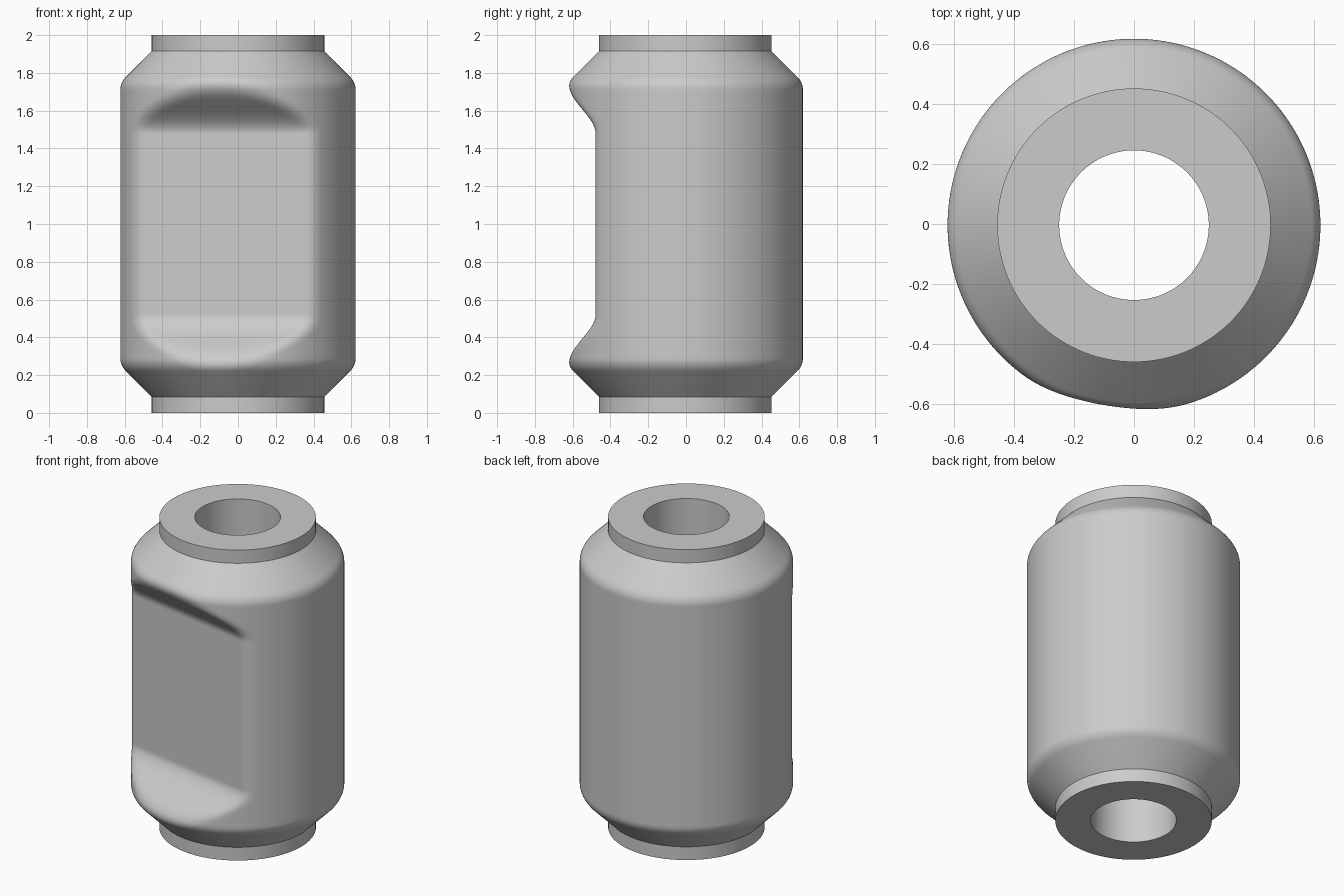
import bpy, bmesh, math
from mathutils import Vector

cube = bpy.data.objects.get("Cube")
if cube:
    bpy.data.objects.remove(cube)

SEGMENTS = 192
AXIS_Y = -0.004
BORE, COLLAR, BODY = 0.25, 0.457, 0.623
FLAT, CREST = 0.406, 0.635   # distance of the flat and of its end rims from the axis
BLEND = 0.05                 # softness of the flat's rim
TURN = math.radians(10)      # the flat is turned a little towards -x
OUTWARD = Vector((-math.sin(TURN), -math.cos(TURN), 0))


def make_material(name, value):
    mat = bpy.data.materials.new(name)
    mat.use_nodes = True
    colour = (value, value, value, 1)
    mat.diffuse_color = colour
    mat.node_tree.nodes["Principled BSDF"].inputs["Base Color"].default_value = colour
    return mat


def half_profile():
    """Outer outline from the bottom edge up to mid height, as (radius, z)."""
    points = [(BORE, 0), (COLLAR, 0), (COLLAR, 0.085)]
    # rounded shoulder between the cone and the cylinder
    start, corner, end = (0.592, 0.22), (BODY, 0.251), (BODY, 0.29)
    for i in range(13):
        t = i / 12
        points.append(tuple((1 - t) ** 2 * a + 2 * t * (1 - t) * b + t * t * c
                            for a, b, c in zip(start, corner, end)))
    # close rows along the scooped ramp, then one row at mid height
    points += [(BODY, 0.29 + 0.28 * i / 28) for i in range(1, 29)]
    return points + [(BODY, 0.8)]


def scoop(point):
    """Push the front inwards to a flat with S-shaped ramps at both ends."""
    t = min(1, max(0, (abs(point.z - 1) - 0.48) / 0.295))
    limit = FLAT + (CREST - FLAT) * t * t * (3 - 2 * t)
    reach = point.dot(OUTWARD)
    overlap = max(0, BLEND - abs(reach - limit))
    target = min(reach, limit) - overlap ** 2 / (4 * BLEND)
    return point + OUTWARD * (target - reach)


# Mirror the half outline to get the closed cross-section
lower = half_profile()
profile = lower + [(r, 2 - z) for r, z in reversed(lower)]

# Revolve the section around the vertical axis
bm = bmesh.new()
rings = []
for r, z in profile:
    ring = []
    for i in range(SEGMENTS):
        a = math.tau * i / SEGMENTS
        point = Vector((r * math.cos(a), r * math.sin(a), z))
        if r > COLLAR:
            point = scoop(point)
        ring.append(bm.verts.new(point + Vector((0, AXIS_Y, 0))))
    rings.append(ring)

for k, ring in enumerate(rings):
    above = rings[(k + 1) % len(rings)]
    for i in range(SEGMENTS):
        j = (i + 1) % SEGMENTS
        bm.faces.new((ring[i], ring[j], above[j], above[i]))
bmesh.ops.recalc_face_normals(bm, faces=bm.faces)

mesh = bpy.data.meshes.new("bushing_body")
bm.to_mesh(mesh)
bm.free()
mesh.materials.append(make_material("plain_grey", 0.6))

body = bpy.data.objects.new("bushing_body", mesh)
bpy.context.collection.objects.link(body)
bpy.context.view_layer.objects.active = body
body.select_set(True)
bpy.ops.object.shade_smooth_by_angle(angle=math.radians(30))
